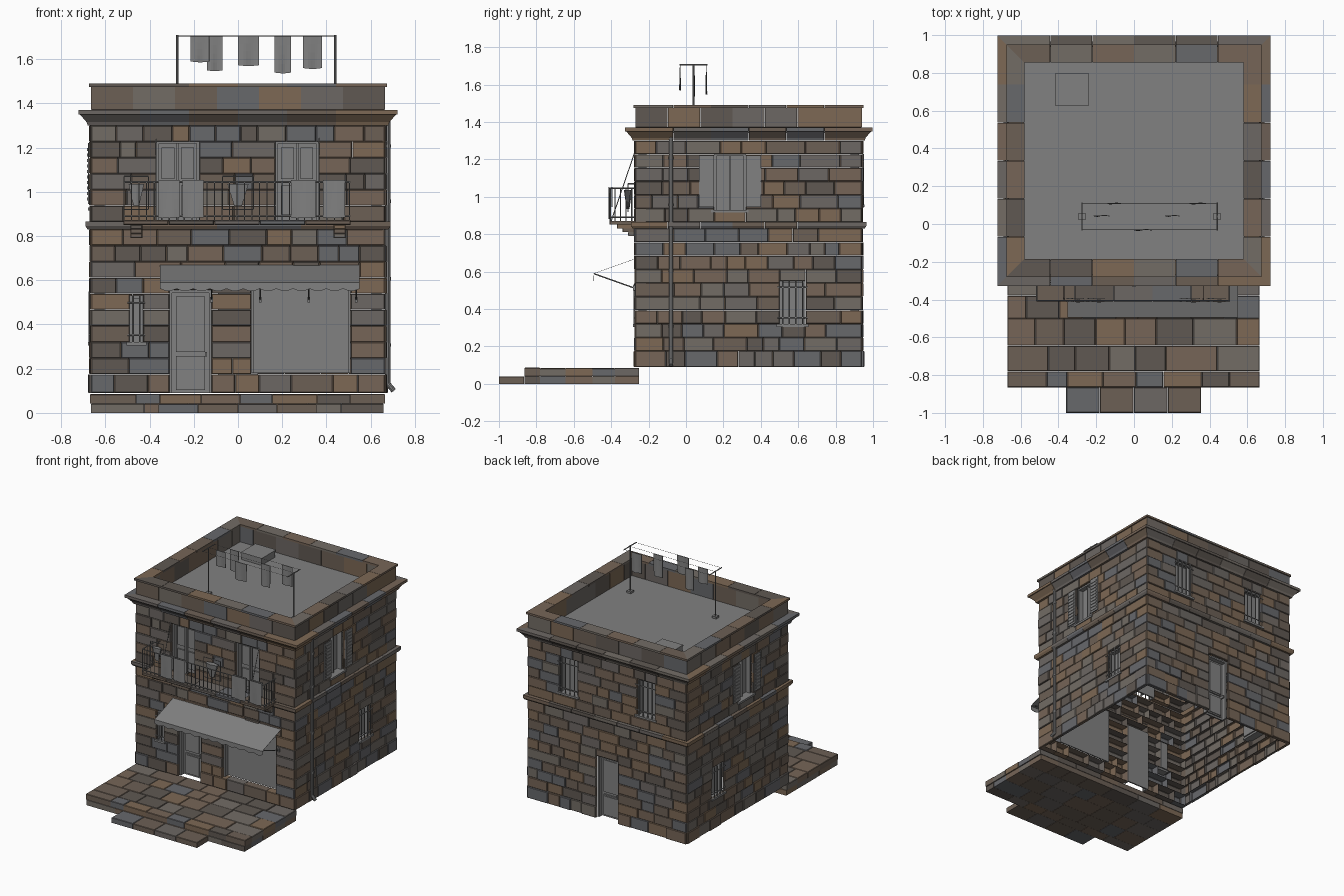
import bpy, bmesh, math, random
from mathutils import Matrix, Vector

if "Cube" in bpy.data.objects:
    bpy.data.objects.remove(bpy.data.objects["Cube"])
random.seed(7)

# Stone palette and dark grey for fittings
def material(name, c):
    m = bpy.data.materials.new(name)
    m.diffuse_color = (*c, 1)
    m.use_nodes = True
    m.node_tree.nodes["Principled BSDF"].inputs["Base Color"].default_value = m.diffuse_color
    return m
MATS = [material("stone_%d" % i, c) for i, c in enumerate([
    (.180, .130, .095), (.150, .135, .125), (.135, .138, .148), (.205, .140, .090),
    (.115, .098, .085), (.170, .150, .130), (.150, .115, .090)])]
GREY = material("fittings_grey", (.22, .22, .22))

# Wall frames: local x runs along the wall, local -y points outwards
def frame(x, y, deg):
    return Matrix.Translation((x, y, 0)) @ Matrix.Rotation(math.radians(deg), 4, 'Z')
SIDES = {"front": (frame(0, -.27, 0), .665), "right": (frame(.665, .335, 90), .605),
         "back": (frame(0, .94, 180), .665), "left": (frame(-.665, .335, 270), .605)}
F = SIDES["front"][0]
W = Matrix.Diagonal((1, -1, 1, 1))   # plain world coordinates for (u, d, z)

def finish(bm, name, M, stone=False):
    bm.transform(M)
    me = bpy.data.meshes.new(name)
    for m in (MATS if stone else [GREY]):
        me.materials.append(m)
    bm.to_mesh(me)
    bm.free()
    ob = bpy.data.objects.new(name, me)
    bpy.context.collection.objects.link(ob)
    return ob

def stone(bm, u0, u1, d0, d1, z0, z1, back=False, g=.001, c=.003):
    # chamfered block with a dressed outer face
    u0, u1, z0, z1 = u0 + g, u1 - g, z0 + g * .5, z1 - g * .5
    mi = random.randrange(len(MATS))
    rings = []
    for d, k in ((d0, 0), (d1 - c, 0), (d1, c)):
        rings.append([bm.verts.new((u, -d, z)) for u, z in
                      ((u0+k, z0+k), (u1-k, z0+k), (u1-k, z1-k), (u0+k, z1-k))])
    fs = [bm.faces.new(rings[2])]
    if back:
        fs.append(bm.faces.new(rings[0][::-1]))
    for a, b in zip(rings, rings[1:]):
        for i in range(4):
            j = (i + 1) % 4
            fs.append(bm.faces.new((a[i], a[j], b[j], b[i])))
    for f in fs:
        f.material_index = mi

def cuts(a, b, lo=.09, hi=.2):
    n = max(1, round((b - a) / random.uniform(lo + .02, hi - .03)))
    w = [random.uniform(.65, 1.35) for _ in range(n)]
    out, s = [a], a
    for k in w:
        s += k * (b - a) / sum(w)
        out.append(s)
    return list(zip(out, out[1:]))

def steps(a, b, n):
    return [(a + (b - a) * i / n, a + (b - a) * (i + 1) / n) for i in range(n)]

def box(bm, u0, u1, d0, d1, z0, z1):
    T = Matrix.Translation(((u0+u1)/2, -(d0+d1)/2, (z0+z1)/2))
    bmesh.ops.create_cube(bm, size=1, matrix=T @ Matrix.Diagonal((u1-u0, abs(d1-d0), z1-z0, 1)))

def rod(bm, p, q, r=.004, n=6):
    p, q = Vector((p[0], -p[1], p[2])), Vector((q[0], -q[1], q[2]))
    R = (q - p).to_track_quat('Z', 'Y').to_matrix().to_4x4()
    bmesh.ops.create_cone(bm, cap_ends=True, segments=n, radius1=r, radius2=r,
                          depth=(q-p).length, matrix=Matrix.Translation((p+q)/2) @ R)

def boxes(name, M, lst):
    bm = bmesh.new()
    for b in lst:
        box(bm, *b)
    return finish(bm, name, M)

# Openings per wall: u0, u1, z0, z1, kind
low, high = (.165, .305, .32, .55, "bars"), (-.185, -.015, .93, 1.23, "shutters")
flip = lambda o: (-o[1], -o[0]) + o[2:]
OPEN = {"front": [(-.49, -.43, .32, .53, "bars"), (-.31, -.12, .09, .555, "door"),
                  (.06, .51, .18, .60, "shop"), (-.37, -.175, .868, 1.23, "double"),
                  (.17, .365, .868, 1.23, "double")],
        "right": [low, high], "left": [flip(low), flip(high)],
        "back": [(-.09, .09, .09, .56, "door"), (-.40, -.25, .96, 1.23, "bars"),
                 (.25, .40, .96, 1.23, "bars")]}
COURSES = [(.09, .175)] + steps(.175, .83, 9) + steps(.865, 1.30, 6)

def moulding(bm, L, prof, n):
    # mitred run of profiled stones
    for a, b in steps(-L, L, n):
        ends = []
        for u, sign in ((a + .001, -1), (b - .001, 1)):
            at_corner = abs(abs(u) - L) < .01
            ends.append([bm.verts.new((sign * (L + d) if at_corner else u, -d, z)) for d, z in prof])
        p, q = ends
        fs = [bm.faces.new(p), bm.faces.new(q[::-1])]
        for k in range(len(prof)):
            j = (k + 1) % len(prof)
            fs.append(bm.faces.new((p[k], q[k], q[j], p[j])))
        mi = random.randrange(len(MATS))
        for f in fs:
            f.material_index = mi

BAND = [(-.02, .83), (.015, .83), (.025, .845), (.025, .865), (-.02, .865)]
CORNICE = [(-.03, 1.30), (.015, 1.30), (.02, 1.315), (.05, 1.35), (.057, 1.35), (.057, 1.37), (-.03, 1.372)]
PARAPET = [(-.08, 1.35), (0, 1.372), (0, 1.475), (-.08, 1.475)]
COPING = [(-.085, 1.475), (.01, 1.475), (.01, 1.49), (-.085, 1.49)]

def opening(name, M, u0, u1, z0, z1, kind):
    w, mid, e = u1 - u0, (u0 + u1) / 2, .012
    parts = [(u0, u1, -.06, -.05, z0, z1), (u0, u0+e, -.05, -.015, z0, z1),
             (u1-e, u1, -.05, -.015, z0, z1), (u0, u1, -.05, -.015, z1-e, z1)]
    if kind == "door":
        h = z1 - z0
        for a, b in ((.03, .36), (.40, .94)):
            parts.append((u0+.03, u1-.03, -.05, -.04, z0+a*h, z0+b*h))
            parts.append((u0+.04, u1-.04, -.04, -.035, z0+a*h+.01, z0+b*h-.01))
        parts.append((u1-.03, u1-.02, -.05, -.02, z0+.4*h-.02, z0+.4*h))
    elif kind == "double":
        parts.append((mid-.006, mid+.006, -.05, -.03, z0, z1))
        for a in (u0+.025, mid+.015):
            for b, c in ((z0+.03, z0+.16), (z0+.19, z1-.03)):
                parts.append((a, a+w/2-.04, -.05, -.04, b, c))
    elif kind == "shutters":
        parts.append((mid-.005, mid+.005, -.05, -.03, z0, z1))
        for a in (u0-.08, u1):
            parts.append((a, a+.08, .008, .014, z0+.015, z1-.01))
            for k in range(10):
                z = z0+.03+k*.025
                parts.append((a+.01, a+.07, .014, .018, z, z+.014))
    if kind in ("bars", "shutters"):
        parts.append((u0-.015, u1+.015, -.05, .014, z0-.015, z0))
    boxes(name, M, parts)
    if kind == "bars":
        bm = bmesh.new()
        n = max(2, round(w / .035))
        for k in range(n):
            u = u0 + w * (k + .5) / n
            rod(bm, (u, .008, z0), (u, .008, z1))
        for t in (.15, .85):
            rod(bm, (u0-.01, .008, z0+t*(z1-z0)), (u1+.01, .008, z0+t*(z1-z0)))
        finish(bm, name + "_grille", M)

for side, (M, L) in SIDES.items():
    # Coursed masonry, deeper at the front where the reveals show
    bm = bmesh.new()
    depth = -.055 if side == "front" else -.012
    for ci, (z0, z1) in enumerate(COURSES):
        u = -L
        extra = .005 if ci == 0 else 0
        put = lambda a, b, c, d: stone(bm, a, b, depth, extra + random.uniform(0, .009), c, d)
        for o in sorted(o for o in OPEN[side] if o[2] < z1 - .004 and o[3] > z0 + .004):
            for a, b in cuts(u, o[0]):
                put(a, b, z0, z1)
            if o[2] > z0 + .012:
                put(o[0], o[1], z0, o[2])
            if o[3] < z1 - .012:
                put(o[0], o[1], o[3], z1)
            u = o[1]
        for a, b in cuts(u, L):
            put(a, b, z0, z1)
    finish(bm, side + "_wall_stones", M, True)
    # Band, cornice, parapet
    for nm, prof, n in (("band", BAND, 7), ("cornice", CORNICE, 6), ("parapet", PARAPET, 7), ("coping", COPING, 6)):
        bm = bmesh.new()
        moulding(bm, L, prof, n)
        finish(bm, side + "_" + nm, M, True)
    for i, o in enumerate(OPEN[side]):
        opening("%s_%s_%d" % (side, o[4], i), M, *o)

# Roof deck and hatch
boxes("roof_deck", W, [(-.60, .60, -.20, .89, 1.34, 1.355)])
boxes("roof_hatch", W, [(-.41, -.245, .63, .795, 1.355, 1.40), (-.415, -.24, .625, .80, 1.40, 1.41)])

# Terrace flagstones, lower course and step
bm = bmesh.new()
flag = lambda x0, x1, y0, y1, z0, z1: stone(bm, x0, x1, z0, z1, y0, y1, True)
rows = [-.865, -.78, -.645, -.50, -.38, -.25]
for y0, y1 in zip(rows, rows[1:]):
    for a, b in cuts(-.67, .665, .12, .22):
        flag(a, b, y0, y1, .042, random.uniform(.082, .086))
    for a, b in cuts(-.665, .66, .14, .24):
        flag(a, b, y0, y1, 0, .042)
for a, b in steps(-.36, .357, 4):
    flag(a, b, -1.0, -.865, 0, .04)
finish(bm, "terrace_paving", Matrix(((1, 0, 0, 0), (0, 0, 1, 0), (0, -1, 0, 0), (0, 0, 0, 1))), True)

# Balcony slab and stepped corbels
bm = bmesh.new()
for a, b in steps(-.52, .51, 5):
    stone(bm, a, b, 0, .14, .85, .872, True)
for x in (-.46, .46):
    for k in range(3):
        stone(bm, x-.028, x+.028, 0, .04 + .03*k, .79+.02*k, .812+.02*k, True)
finish(bm, "balcony_slab", F, True)

# Balcony railing and tie rods
bm = bmesh.new()
for z in (.89, 1.045):
    rod(bm, (-.515, .135, z), (.505, .135, z), .004)
    for x in (-.515, .505):
        rod(bm, (x, 0, z), (x, .135, z), .004)
for k in range(31):
    x = -.515 + k * 1.02 / 30
    rod(bm, (x, .135, .87), (x, .135, 1.045), .0028)
for x in (-.515, .505):
    for k in range(4):
        rod(bm, (x, .02+k*.03, .87), (x, .02+k*.03, 1.045), .0028)
for x in (-.37, .367):
    rod(bm, (x, 0, 1.25), (x, .13, .87), .0025)
finish(bm, "balcony_railing", F)

# Hanging pots in wire frames
bm = bmesh.new()
for x, r in ((-.46, .04), (0, .055)):
    bmesh.ops.create_cone(bm, cap_ends=True, segments=6, radius1=r*.35, radius2=r, depth=.1,
                          matrix=Matrix.Translation((x, -.04, .985)) @ Matrix.Diagonal((1, .4, 1, 1)))
    c = [(x-r-.015, .04, .92), (x+r+.015, .04, .92), (x+r+.015, .04, 1.07), (x-r-.015, .04, 1.07)]
    for p, q in zip(c, c[1:] + c[:1]):
        rod(bm, p, q, .003)
    rod(bm, (x, 0, 1.07), (x, .04, 1.07), .003)
finish(bm, "balcony_pots", F)

def cloth(name, M, u0, u1, d, z0, z1, amp=.002):
    # gently rippled hanging sheet
    bm = bmesh.new()
    bmesh.ops.create_grid(bm, x_segments=8, y_segments=4, size=.5)
    for v in bm.verts:
        s, t = v.co.x + .5, v.co.y + .5
        v.co = (u0 + s*(u1-u0), -d + amp*(1-t)*math.sin(s*7), z0 + t*(z1-z0) - .004*math.sin(s*math.pi)*(1-t))
    ob = finish(bm, name, M)
    ob.modifiers.new("thick", 'SOLIDIFY').thickness = .003

for i, (a, b) in enumerate(((-.36, -.265), (-.25, -.155), (.24, .35), (.385, .485))):
    cloth("rail_cloth_%d" % i, F, a, b, .143, .885, 1.053)
    cloth("rail_cloth_inner_%d" % i, F, a, b, .127, .95, 1.053)

# Awning with scalloped valance
bm = bmesh.new()
cols, N = [], 90
for k in range(N + 1):
    x = -.353 + .903 * k / N
    zb = .562 - .011 * abs(math.sin(math.pi * 12 * k / N))
    cols.append([bm.verts.new((x, -d, z)) for d, z in ((.225, zb), (.225, .59), (0, .67))])
for a, b in zip(cols, cols[1:]):
    for j in (0, 1):
        bm.faces.new((a[j], b[j], b[j+1], a[j+1]))
finish(bm, "awning", F).modifiers.new("thick", 'SOLIDIFY').thickness = .002
bm = bmesh.new()
for x in (-.12, .10, .32, .535):
    rod(bm, (x, 0, .51), (x, .22, .588), .0035)
    box(bm, x-.006, x+.006, 0, .014, .50, .525)
rod(bm, (-.35, .22, .588), (.547, .22, .588), .004)
finish(bm, "awning_struts", F)

# Drainpipe on the right wall
bm = bmesh.new()
rod(bm, (-.415, .012, .13), (-.415, .012, 1.33), .012, 10)
rod(bm, (-.415, .01, .135), (-.415, .04, .10), .012, 10)
for z in (.3, .6, .95, 1.2):
    rod(bm, (-.415, .012, z), (-.415, .012, z+.015), .015, 10)
finish(bm, "drainpipe", SIDES["right"][0])

# Clothesline with washing
bm = bmesh.new()
for x in (-.275, .44):
    rod(bm, (x, .04, 1.355), (x, .04, 1.71), .005, 8)
    rod(bm, (x, -.035, 1.705), (x, .115, 1.705), .004)
    box(bm, x-.018, x+.018, .022, .058, 1.355, 1.37)
for y in (-.03, .045, .11):
    rod(bm, (-.275, y, 1.705), (.44, y, 1.705), .0012, 4)
finish(bm, "clothesline", W)
for i, (a, b, y, z) in enumerate(((-.215, -.13, .045, 1.59), (-.14, -.07, .11, 1.55), (.0, .095, -.03, 1.573),
                                  (.165, .24, .045, 1.54), (.295, .38, .11, 1.56))):
    cloth("washing_%d" % i, W, a, b, y, z, 1.705, .004)

# Keep mirrored-frame parts facing outwards
for ob in bpy.data.objects:
    if ob.name.startswith(("roof", "clothesline", "washing")):
        ob.data.flip_normals()
